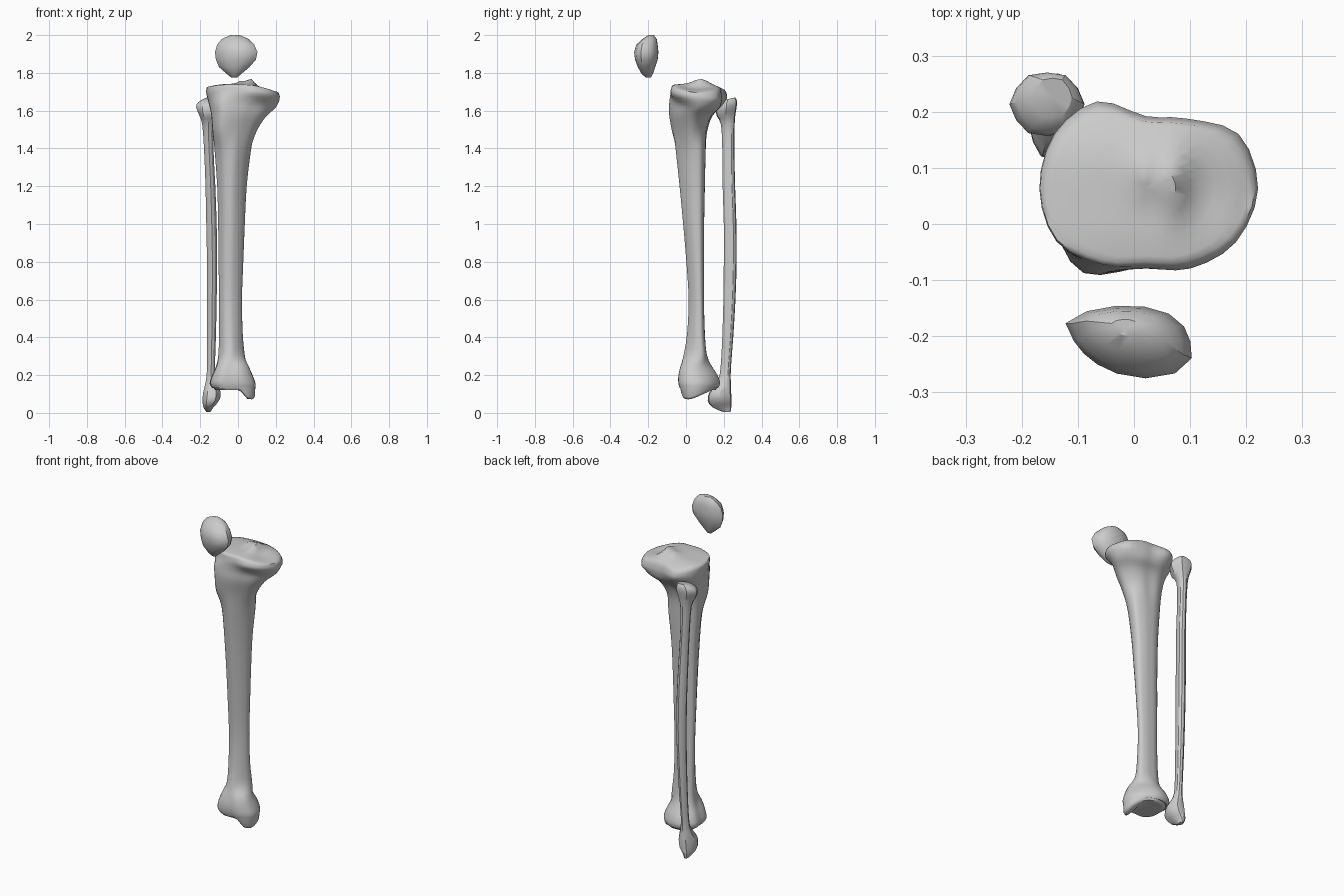
import bpy, bmesh
from math import cos, sin, radians, exp
from mathutils import Vector

if "Cube" in bpy.data.objects:
    bpy.data.objects.remove(bpy.data.objects["Cube"])


def catmull(a, b, c, d, t):
    return 0.5 * (2 * b + (c - a) * t + (2 * a - 5 * b + 4 * c - d) * t * t
                  + (3 * b - a - 3 * c + d) * t ** 3)


def outline(radii, n):
    """Closed smooth outline from 12 radii at 30 degree steps, fitted to a unit box."""
    ctrl = [Vector((r * cos(radians(30 * i)), r * sin(radians(30 * i)))) for i, r in enumerate(radii)]
    pts = []
    for k in range(n):
        f = k * 12 / n
        i = int(f)
        pts.append(catmull(*[ctrl[(i + j) % 12] for j in (-1, 0, 1, 2)], f - i))
    xs, ys = [p.x for p in pts], [p.y for p in pts]
    return [((p.x - min(xs)) / (max(xs) - min(xs)), (p.y - min(ys)) / (max(ys) - min(ys))) for p in pts]


def make_rings(sections, shapes, n, steps, tilt=None):
    """Sections are (shape, z, x0, x1, y0, y1), smoothed lengthwise."""
    keys = []
    for s, z, x0, x1, y0, y1 in sections:
        ring = []
        for u, v in outline(shapes[s], n):
            x, y = x0 + (x1 - x0) * u, y0 + (y1 - y0) * v
            ring.append(Vector((x, y, z + (tilt(x, y, z) if tilt else 0))))
        keys.append(ring)
    rings, m = [], len(keys) - 1
    for i in range(m):
        a, b, c, d = keys[max(i - 1, 0)], keys[i], keys[i + 1], keys[min(i + 2, m)]
        for t in range(steps):
            rings.append([catmull(a[k], b[k], c[k], d[k], t / steps) for k in range(n)])
    return rings + [keys[-1]]


def cap_rings(ring, height, scales):
    """Inset rings whose z follows a height field."""
    c = sum(ring, Vector()) / len(ring)
    out = []
    for s in scales:
        row = []
        for p in ring:
            q = c + (p - c) * s
            q.z = height(q.x, q.y)
            row.append(q)
        out.append(row)
    return out


def loft(name, rings, angle):
    bm = bmesh.new()
    rows = [[bm.verts.new(p) for p in r] for r in rings]
    n = len(rows[0])
    for a, b in zip(rows, rows[1:]):
        for k in range(n):
            j = (k + 1) % n
            bm.faces.new((a[k], a[j], b[j], b[k]))
    for r in (rows[0], rows[-1]):
        mid = bm.verts.new(sum((v.co for v in r), Vector()) / n)
        for k in range(n):
            bm.faces.new((r[k], r[(k + 1) % n], mid))
    bmesh.ops.recalc_face_normals(bm, faces=bm.faces)
    me = bpy.data.meshes.new(name)
    bm.to_mesh(me)
    bm.free()
    ob = bpy.data.objects.new(name, me)
    bpy.context.collection.objects.link(ob)
    bpy.ops.object.select_all(action='DESELECT')
    ob.select_set(True)
    bpy.context.view_layer.objects.active = ob
    bpy.ops.object.shade_smooth_by_angle(angle=radians(angle))
    return ob


shapes = {
    'head': (.2, .19, .142, .127, .175, .19, .19, .185, .158, .14, .16, .185),
    'neck': (1, .9, .8, .72, .88, 1, .95, 1.02, 1.18, .95, .85, .9),
    'shaft': (.92, 1.05, .9, .83, .92, 1.03, .92, .88, 1.03, 1.08, .9, .85),
    'ankle': (.97, .9, .9, 1, 1.05, 1, .85, .95, 1, .88, 1, 1.05),
    'round': (1, .95, 1, .95, 1, .95, 1, .95, 1, .95, 1, .95),
    'slim': (.85, .95, 1, 1, .9, .9, .95, .9, .95, 1.1, .95, .8),
    'cap': (.95, .95, 1, 1, 1.05, 1.15, .88, .8, .85, 1, 1.15, 1.1),
}

# Shin bone: flared head, triangular shaft, ankle end
shin = [
    ('ankle', .125, -.13, .09, -.03, .165), ('ankle', .155, -.15, .093, -.04, .18),
    ('ankle', .2, -.137, .077, -.04, .167), ('ankle', .25, -.115, .055, -.028, .135),
    ('shaft', .31, -.104, .035, -.012, .11), ('shaft', .42, -.1, .025, .006, .1),
    ('shaft', .6, -.1, .021, .014, .095), ('shaft', .8, -.103, .028, .002, .095),
    ('shaft', 1.0, -.105, .036, -.015, .096), ('shaft', 1.2, -.11, .046, -.034, .1),
    ('shaft', 1.38, -.123, .067, -.053, .104), ('neck', 1.49, -.134, .098, -.074, .112),
    ('neck', 1.575, -.142, .15, -.09, .14), ('neck', 1.63, -.155, .2, -.088, .185),
    ('head', 1.68, -.168, .221, -.082, .217), ('head', 1.71, -.167, .216, -.077, .213),
]


def head_tilt(x, y, z):
    w = min(max((z - 1.5) / .15, 0), 1)
    return -w * (.07 * x + .12 * (y - .06))


def plateau(x, y):
    z = 1.742 - 1.6 * max(0, x - .04) ** 2 - .9 * min(0, x + .03) ** 2
    z -= 2.4 * max(0, y - .09) ** 2 + 1.2 * min(0, y) ** 2
    z += .03 * exp(-((x - .07) ** 2 / .0006 + (y - .075) ** 2 / .003))
    z += .016 * exp(-((x - .02) ** 2 / .0008 + (y - .09) ** 2 / .002))
    return z - .014 * exp(-((x - .125) ** 2 / .0022 + (y - .05) ** 2 / .006))


def ankle_floor(x, y):
    t = min(max((x - .005) / .05, 0), 1)
    return .122 - .05 * t * t * (3 - 2 * t) * exp(-((y - .01) / .09) ** 2)


body = make_rings(shin, shapes, 36, 3, head_tilt)
for p in body[0]:
    p.z = ankle_floor(p.x, p.y) + .012
bottom = cap_rings(body[0], ankle_floor, (.93, .8, .6, .4, .2))
top = cap_rings(body[-1], plateau, (.95, .87, .76, .64, .52, .4, .28, .16, .07))
loft("shin_bone", bottom[::-1] + body + top, 60)

# Slender outer bone, slightly faceted
outer = [
    ('round', .005, -.168, -.145, .195, .235), ('round', .03, -.183, -.13, .14, .24),
    ('round', .065, -.188, -.1, .115, .241), ('round', .11, -.184, -.092, .125, .239),
    ('slim', .17, -.17, -.115, .168, .237), ('slim', .24, -.164, -.122, .183, .238),
    ('slim', .4, -.163, -.117, .192, .25), ('slim', .6, -.163, -.113, .198, .262),
    ('slim', .8, -.164, -.11, .2, .268), ('slim', 1.0, -.168, -.113, .2, .267),
    ('slim', 1.2, -.172, -.12, .194, .26), ('slim', 1.4, -.18, -.13, .192, .256),
    ('slim', 1.53, -.19, -.128, .185, .258), ('round', 1.58, -.207, -.105, .163, .263),
    ('round', 1.62, -.222, -.088, .157, .27), ('round', 1.645, -.21, -.095, .165, .268),
    ('round', 1.66, -.18, -.11, .19, .26),
]
slope = lambda x, y, z: .22 * (y - .215) * min(max((z - 1.5) / .1, 0), 1)
loft("outer_leg_bone", make_rings(outer, shapes, 12, 2, slope), 30)

# Kneecap floating in front of the joint
knee = [
    ('cap', 1.775, -.035, -.005, -.212, -.185), ('cap', 1.795, -.06, .018, -.235, -.175),
    ('cap', 1.83, -.1, .06, -.255, -.163), ('cap', 1.87, -.117, .095, -.27, -.15),
    ('cap', 1.91, -.122, .103, -.275, -.146), ('cap', 1.95, -.11, .086, -.263, -.15),
    ('cap', 1.98, -.085, .055, -.23, -.155), ('cap', 2.0, -.04, .01, -.2, -.17),
]
loft("kneecap", make_rings(knee, shapes, 14, 1), 35)
